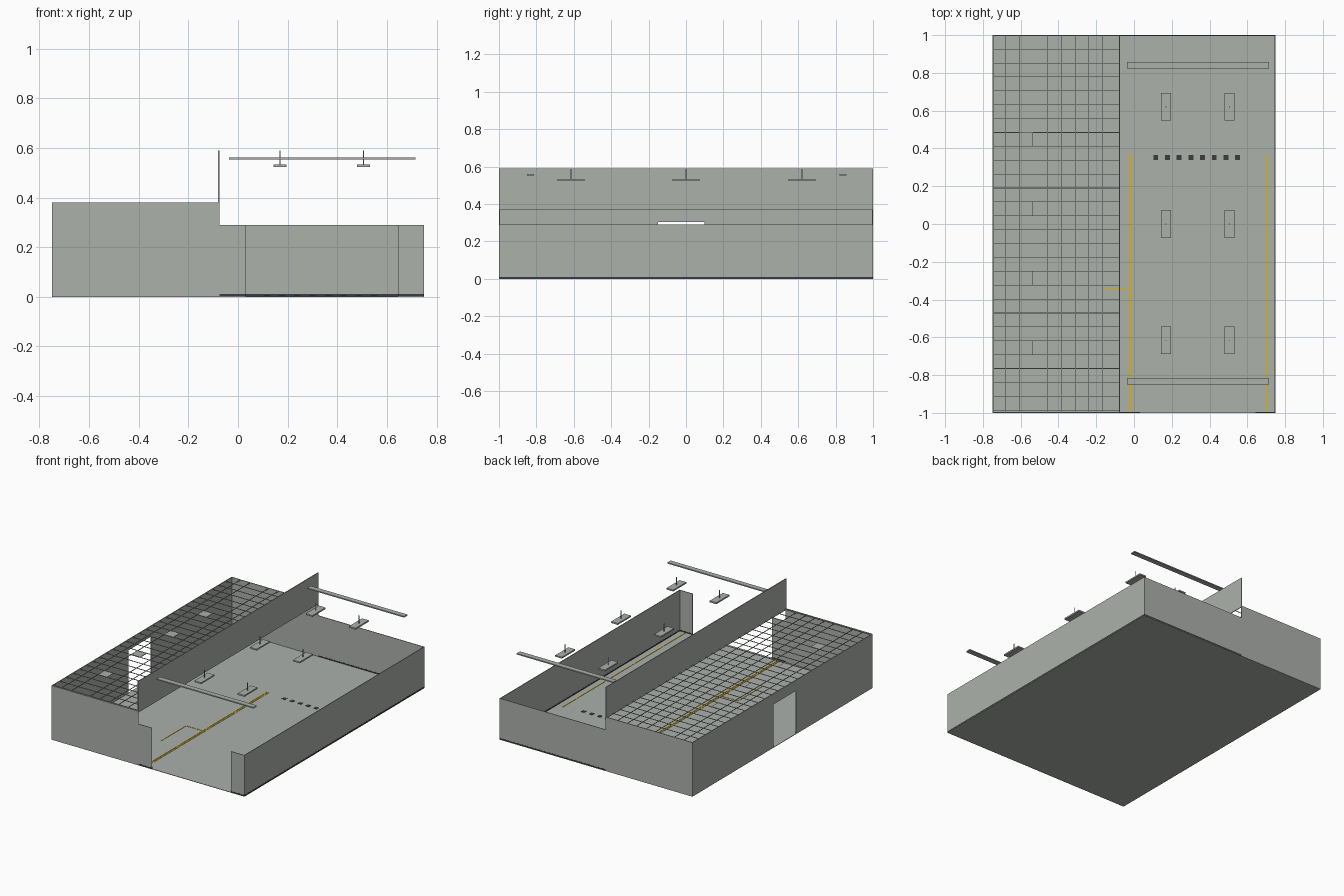
import bpy, bmesh
from mathutils import Matrix, Vector

cube = bpy.data.objects.get("Cube")
if cube:
    bpy.data.objects.remove(cube, do_unlink=True)


def material(name, colour):
    m = bpy.data.materials.new(name)
    m.use_nodes = True
    m.diffuse_color = (*colour, 1)
    m.node_tree.nodes["Principled BSDF"].inputs["Base Color"].default_value = (*colour, 1)
    return m


GREY = material("concrete_grey", (0.41, 0.44, 0.41))
DARK = material("dark_trim", (0.045, 0.045, 0.045))
YELLOW = material("marking_yellow", (0.62, 0.46, 0.04))


def boxes(name, mat, extents):
    """One object made of boxes, each given as (x0, x1, y0, y1, z0, z1)."""
    bm = bmesh.new()
    for x0, x1, y0, y1, z0, z1 in extents:
        size = Vector((x1 - x0, y1 - y0, z1 - z0))
        mid = Vector((x0 + x1, y0 + y1, z0 + z1)) / 2
        bmesh.ops.create_cube(bm, size=1, matrix=Matrix.Translation(mid) @ Matrix.Diagonal((*size, 1)))
    mesh = bpy.data.meshes.new(name)
    bm.to_mesh(mesh)
    bm.free()
    mesh.materials.append(mat)
    obj = bpy.data.objects.new(name, mesh)
    bpy.context.collection.objects.link(obj)
    return obj


X, Y = 0.75, 1.0          # half extents of the building
SPLIT = -0.075            # border between the two rooms
HIGH, LOW = 0.38, 0.29    # wall heights of the two rooms
T = 0.005                 # wall thickness
E = 0.001                 # skirting offset
DOOR0, DOOR1, DOOR_TOP = -0.15, 0.1, 0.305
GATE0, GATE1 = 0.03, 0.645

# Floor
boxes("floor", GREY, [(-X, X, -Y, Y, 0, 0.003)])

# Tall room: solid end walls and a side wall with a doorway
boxes("tall_room_end_walls", GREY, [
    (-X, SPLIT, -Y, -Y + T, 0, HIGH),
    (-X, SPLIT, Y - T, Y, 0, HIGH)])
boxes("doorway_wall", GREY, [
    (-X, -X + T, -Y, DOOR0, 0, HIGH),
    (-X, -X + T, DOOR1, Y, 0, HIGH),
    (-X, -X + T, DOOR0, DOOR1, DOOR_TOP, HIGH)])

# Low room: back wall, side wall and two stubs beside the wide gateway
low_walls = [
    (SPLIT, X - E, Y - T, Y - E, 0, LOW),
    (X - T, X - E, -Y + E, Y - E, 0, LOW),
    (SPLIT, GATE0, -Y + E, -Y + T, 0, LOW),
    (GATE1, X - E, -Y + E, -Y + T, 0, LOW)]
boxes("low_room_walls", GREY, low_walls)
boxes("skirting", DARK, [
    (x0 - E * (x0 > SPLIT), x1 + E, y0 - E, y1 + E, 0, 0.011)
    for x0, x1, y0, y1, z0, z1 in low_walls])

# Upper bulkhead between the rooms
boxes("bulkhead", GREY, [(SPLIT - T, SPLIT, -Y, Y, 0.37, 0.59)])

# Open ceiling grid over the tall room, with flat light panels
PITCH, MIDDLE, B = 0.0735, -0.03, 0.0015
columns = [-0.68, -0.605, -0.46, -0.385, -0.31, -0.24, -0.165]
rows = [MIDDLE + k * PITCH for k in range(-13, 14)]
boxes("ceiling_grid", GREY,
      [(x - B, x + B, -Y + T, Y - T, HIGH - 0.005, HIGH - 0.001) for x in columns]
      + [(-X + T, SPLIT - T, y - B, y + B, HIGH - 0.004, HIGH) for y in rows])
boxes("ceiling_light_panels", GREY, [
    (-0.605, -0.535, MIDDLE + k * PITCH, MIDDLE + (k + 1) * PITCH, HIGH - 0.006, HIGH - 0.002)
    for k in (-9, -4, 1, 6)])

# Hanging lamps with thin rods, and cross tubes
lamps = [(x, y) for x in (0.17, 0.505) for y in (-0.615, 0, 0.62)]
boxes("hanging_lamps", GREY, [
    (x - 0.026, x + 0.026, y - 0.073, y + 0.073, 0.524, 0.534) for x, y in lamps])
boxes("lamp_rods", GREY, [
    (x - 0.002, x + 0.002, y - 0.002, y + 0.002, 0.534, 0.59) for x, y in lamps])
boxes("cross_tubes", GREY, [
    (-0.037, 0.715, y - 0.018, y + 0.018, 0.553, 0.561) for y in (-0.832, 0.84)])

# Painted floor markings
boxes("lane_lines", YELLOW, [
    (x - w, x + w, -Y + T, 0.37, 0.002, 0.005)
    for x, w in ((-0.034, 0.004), (-0.021, 0.004), (0.7, 0.004))])
boxes("bay_outline", YELLOW, [
    (-0.167, -0.161, -0.62, -0.34, 0.002, 0.005),
    (-0.167, -0.034, -0.346, -0.34, 0.002, 0.005)])
boxes("dark_floor_squares", DARK, [
    (x - 0.013, x + 0.013, 0.338, 0.364, 0.002, 0.005)
    for x in (0.115 + 0.062 * i for i in range(8))])
